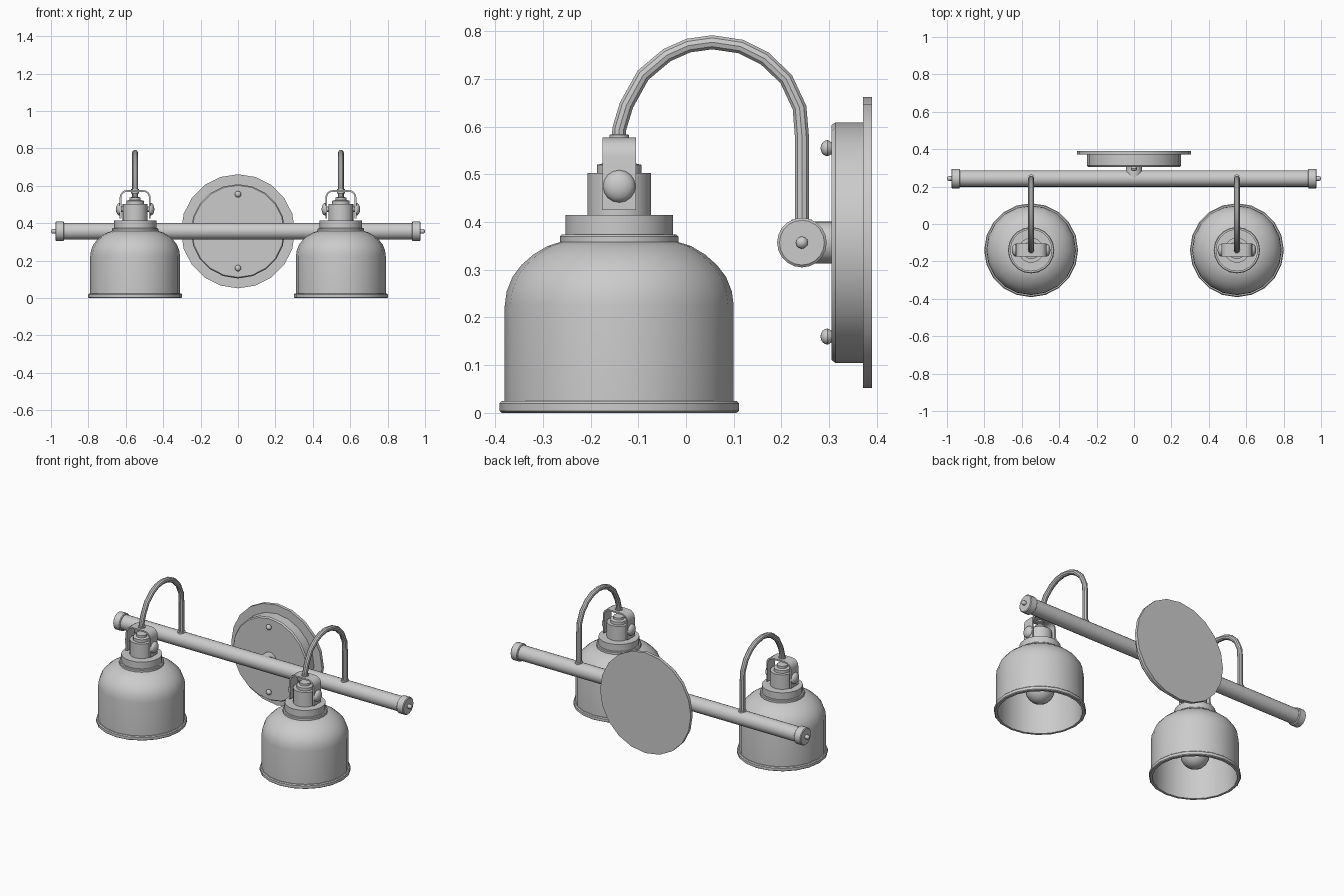
import bpy, bmesh
from math import cos, sin, pi, radians
from mathutils import Matrix, Vector

if "Cube" in bpy.data.objects:
    bpy.data.objects.remove(bpy.data.objects["Cube"])

BAR_Y, BAR_Z = 0.243, 0.357
SHADE_X, SHADE_Y = 0.55, -0.14
UP = Matrix.Identity(4)
TO_X = Matrix.Rotation(pi / 2, 4, 'Y')
TO_NEG_X = Matrix.Rotation(-pi / 2, 4, 'Y')
TO_FRONT = Matrix.Rotation(pi / 2, 4, 'X')


def finish(name, bm):
    bmesh.ops.remove_doubles(bm, verts=bm.verts, dist=1e-5)
    bmesh.ops.recalc_face_normals(bm, faces=bm.faces)
    mesh = bpy.data.meshes.new(name)
    bm.to_mesh(mesh)
    bm.free()
    ob = bpy.data.objects.new(name, mesh)
    bpy.context.collection.objects.link(ob)
    smooth(ob)
    return ob


def smooth(ob):
    bpy.ops.object.select_all(action='DESELECT')
    ob.select_set(True)
    bpy.context.view_layer.objects.active = ob
    bpy.ops.object.shade_smooth_by_angle(angle=radians(35))


def lathe(name, profile, loc, rot=UP, n=20):
    """Revolve (radius, height) points about local z; radius 0 closes to a point."""
    bm = bmesh.new()
    rings = []
    for r, h in profile:
        count = n if r > 0 else 1
        rings.append([bm.verts.new((r * cos(2 * pi * i / n), r * sin(2 * pi * i / n), h))
                      for i in range(count)])
    for a, b in zip(rings, rings[1:]):
        if len(a) == len(b) == 1:
            continue
        for i in range(n):
            j = (i + 1) % n
            quad = [a[i % len(a)], a[j % len(a)], b[j % len(b)], b[i % len(b)]]
            bm.faces.new(list(dict.fromkeys(quad)))
    bm.transform(Matrix.Translation(Vector(loc)) @ rot)
    return finish(name, bm)


def dome(r, h, base=0.0, steps=4):
    pts = [(r * cos(pi / 2 * k / steps), base + h * sin(pi / 2 * k / steps)) for k in range(steps)]
    return pts + [(0, base + h)]


def tube(name, pts, radius):
    cu = bpy.data.curves.new(name, 'CURVE')
    cu.dimensions = '3D'
    cu.bevel_depth, cu.bevel_resolution = radius, 3
    cu.use_fill_caps = True
    sp = cu.splines.new('POLY')
    sp.points.add(len(pts) - 1)
    for p, c in zip(sp.points, pts):
        p.co = (*c, 1)
    ob = bpy.data.objects.new(name, cu)
    bpy.context.collection.objects.link(ob)
    bpy.ops.object.select_all(action='DESELECT')
    ob.select_set(True)
    bpy.context.view_layer.objects.active = ob
    bpy.ops.object.convert(target='MESH')
    smooth(bpy.context.object)


def strap(name, outer, inner, x, y, width):
    """Extrude a bent strip, given as outer and inner (x, z) outlines, along y."""
    bm = bmesh.new()
    rows = [[bm.verts.new((x + px, y + s * width / 2, pz))
             for px, pz, s in ((*o, -1), (*o, 1), (*i, 1), (*i, -1))]
            for o, i in zip(outer, inner)]
    for a, b in zip(rows, rows[1:]):
        for k in range(4):
            m = (k + 1) % 4
            bm.faces.new((a[k], a[m], b[m], b[k]))
    bm.faces.new(rows[0])
    bm.faces.new(rows[-1])
    finish(name, bm)


def arch(w, bottom, top, r):
    right = [(w, bottom)] + [(w - r + r * cos(pi / 2 * k / 4), top - r + r * sin(pi / 2 * k / 4))
                             for k in range(5)]
    return right + [(-x, z) for x, z in reversed(right)]


# Wall plate, canopy, screws and bar mount
lathe("wall_plate", [(0, 0), (0.305, 0), (0.305, 0.019), (0, 0.019)], (0, 0.39, BAR_Z), TO_FRONT)
lathe("canopy", [(0, 0), (0.252, 0), (0.252, 0.058), (0.246, 0.066), (0, 0.066)],
      (0, 0.371, BAR_Z), TO_FRONT)
lathe("bar_mount", [(0, 0), (0.044, 0), (0.044, 0.06), (0, 0.06)], (0, 0.306, BAR_Z), TO_FRONT)
for z in (0.16, 0.555):
    lathe("canopy_screw", [(0, 0), (0.012, 0)] + dome(0.017, 0.015, 0.009), (0, 0.306, z), TO_FRONT, 12)

# Horizontal bar with end caps
lathe("bar", [(0, -0.95), (0.044, -0.95), (0.044, 0.95), (0, 0.95)], (0, BAR_Y, BAR_Z), TO_X)
for rot, side in ((TO_X, "right"), (TO_NEG_X, "left")):
    lathe("end_cap_" + side, [(0, 0.93), (0.047, 0.93), (0.052, 0.934), (0.052, 0.973),
                              (0.047, 0.977), (0, 0.977)], (0, BAR_Y, BAR_Z), rot)
    lathe("end_screw_" + side, [(0, 0.97), (0.012, 0.97)] + dome(0.013, 0.012, 0.988),
          (0, BAR_Y, BAR_Z), rot, 12)

# Bell shade: outer wall up, inner wall back down to the rolled rim
curve = [(0.24, 0.225), (0.236, 0.255), (0.224, 0.285), (0.205, 0.31),
         (0.18, 0.332), (0.15, 0.35), (0.115, 0.361)]
inner = [(r - 0.008, z - 0.007) for r, z in reversed(curve)]
shade = ([(0.232, 0.025), (0.232, 0.0), (0.246, 0.0), (0.251, 0.004), (0.251, 0.02),
          (0.246, 0.025), (0.24, 0.025)] + curve + [(0, 0.361), (0, 0.354)] + inner + [(0.232, 0.025)])

arm = [(-0.14, 0.57), (-0.14, 0.595), (-0.125, 0.645), (-0.09, 0.708), (-0.04, 0.75),
       (0.005, 0.77), (0.055, 0.777), (0.115, 0.768), (0.165, 0.743), (0.21, 0.7),
       (0.238, 0.64), (0.243, 0.58), (0.243, 0.39)]

for side, s in (("left", -1), ("right", 1)):
    x = s * SHADE_X
    at = (x, SHADE_Y, 0)
    lathe("shade_" + side, shade, at)
    lathe("shade_collar_" + side, [(0, 0.357), (0.124, 0.357), (0.124, 0.37), (0.12, 0.374),
                                   (0.113, 0.374), (0.113, 0.415), (0, 0.415)], at)
    lathe("socket_" + side, [(0, 0.41), (0.067, 0.41), (0.067, 0.503), (0.047, 0.503),
                             (0.047, 0.52), (0.03, 0.524), (0.03, 0.538), (0, 0.542)], at)
    # Bulb hanging from a holder inside the shade
    ball = [(0.08 * sin(a), 0.14 - 0.08 * cos(a)) for a in (pi * k / 10 for k in range(1, 8))]
    lathe("bulb_" + side, [(0, 0.06)] + ball + [(0.042, 0.225), (0.038, 0.25), (0, 0.25)], at)
    lathe("bulb_holder_" + side, [(0, 0.24), (0.05, 0.24), (0.05, 0.358), (0, 0.358)], at)
    # Yoke strap and its thumb screws
    strap("yoke_" + side, arch(0.083, 0.425, 0.577, 0.04), arch(0.074, 0.425, 0.568, 0.031),
          x, SHADE_Y, 0.07)
    for rot, end in ((TO_X, "outer"), (TO_NEG_X, "inner")):
        lathe(f"yoke_screw_{side}_{end}", [(0, 0.06), (0.014, 0.06), (0.014, 0.08), (0.034, 0.08)]
              + dome(0.034, 0.02, 0.083), (x, SHADE_Y, 0.475), rot, 16)
    # Gooseneck arm with a ferrule at each end
    tube("arm_" + side, [(x, y, z) for y, z in arm], 0.0155)
    lathe("arm_ferrule_" + side, [(0, 0.56), (0.021, 0.56), (0.021, 0.583), (0, 0.586)], at, n=14)
    lathe("arm_base_" + side, [(0, 0.39), (0.022, 0.39), (0.022, 0.405), (0, 0.408)],
          (x, BAR_Y, 0), n=14)
